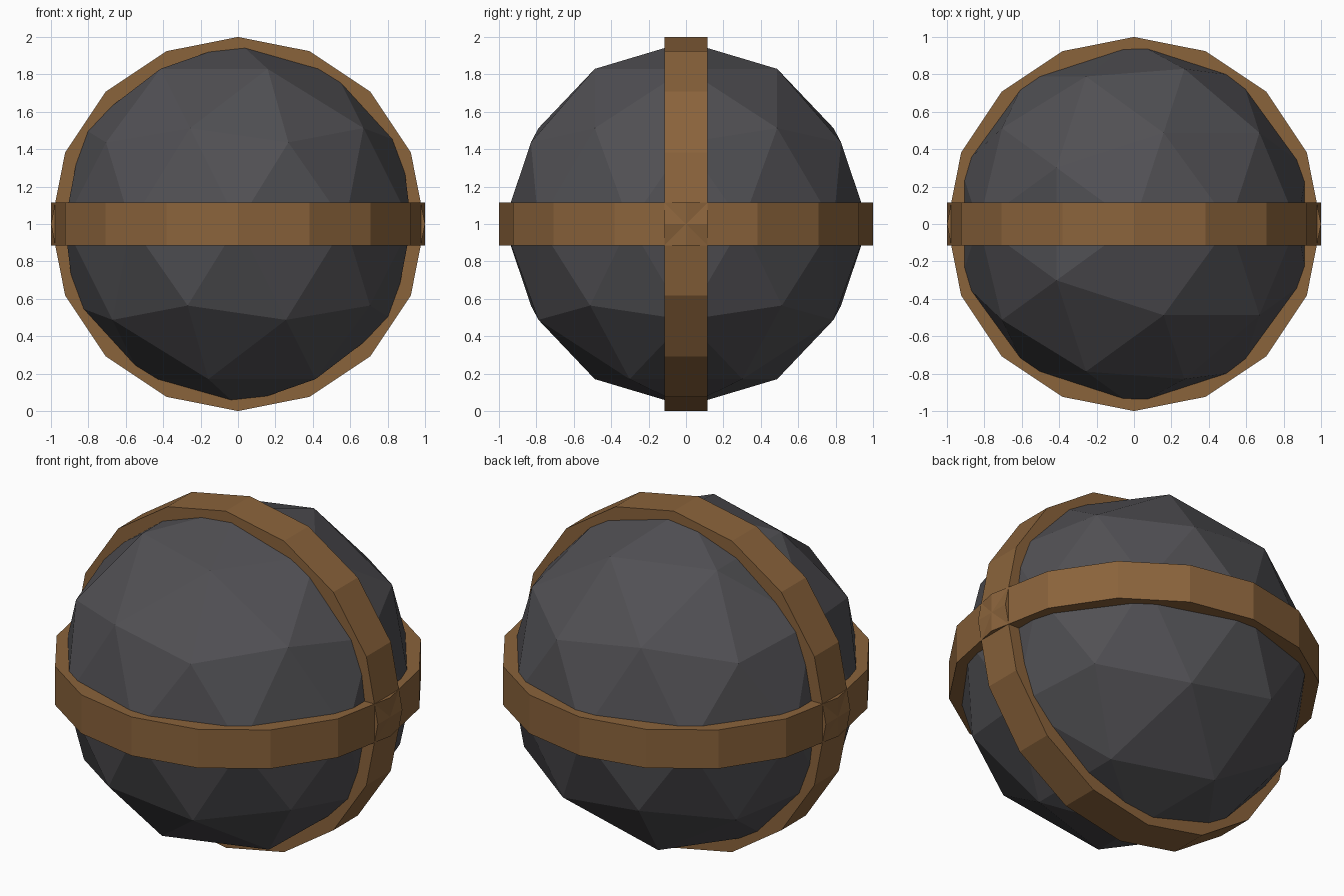
import bpy, bmesh
from math import cos, sin, pi, radians
from mathutils import Matrix

cube = bpy.data.objects.get("Cube")
if cube:
    bpy.data.objects.remove(cube, do_unlink=True)


def material(name, rgb):
    mat = bpy.data.materials.new(name)
    mat.use_nodes = True
    colour = (*rgb, 1)
    mat.diffuse_color = colour
    mat.node_tree.nodes["Principled BSDF"].inputs["Base Color"].default_value = colour
    return mat


def finish(bm, name, mat):
    bmesh.ops.recalc_face_normals(bm, faces=bm.faces)
    mesh = bpy.data.meshes.new(name)
    bm.to_mesh(mesh)
    bm.free()
    mesh.materials.append(mat)
    obj = bpy.data.objects.new(name, mesh)
    bpy.context.collection.objects.link(obj)
    return obj


CENTRE = Matrix.Translation((0, 0, 1))
SIDES = 16
dark_grey = material("dark grey", (0.082, 0.080, 0.088))
brown = material("brown", (0.255, 0.125, 0.044))

# Faceted ball
bm = bmesh.new()
bmesh.ops.create_icosphere(bm, subdivisions=2, radius=0.975, matrix=CENTRE)
finish(bm, "ball", dark_grey)


# Sixteen-sided hoop with a rectangular section sunk into the ball
def band(name, turn, outer=1.0, inner=0.84, half=0.115):
    bm = bmesh.new()
    section = [(outer, -half), (outer, half), (inner, half), (inner, -half)]
    rings = []
    for i in range(SIDES):
        a = 2 * pi * i / SIDES
        rings.append([bm.verts.new((r * cos(a), r * sin(a), z)) for r, z in section])
    for i in range(SIDES):
        here, there = rings[i], rings[(i + 1) % SIDES]
        for j in range(4):
            k = (j + 1) % 4
            bm.faces.new((here[j], there[j], there[k], here[k]))
    bm.transform(CENTRE @ Matrix.Rotation(turn, 4, "X"))
    finish(bm, name, brown)


# Level hoop and upright hoop, crossing at the left and right
band("level_band", 0)
band("upright_band", radians(90))
